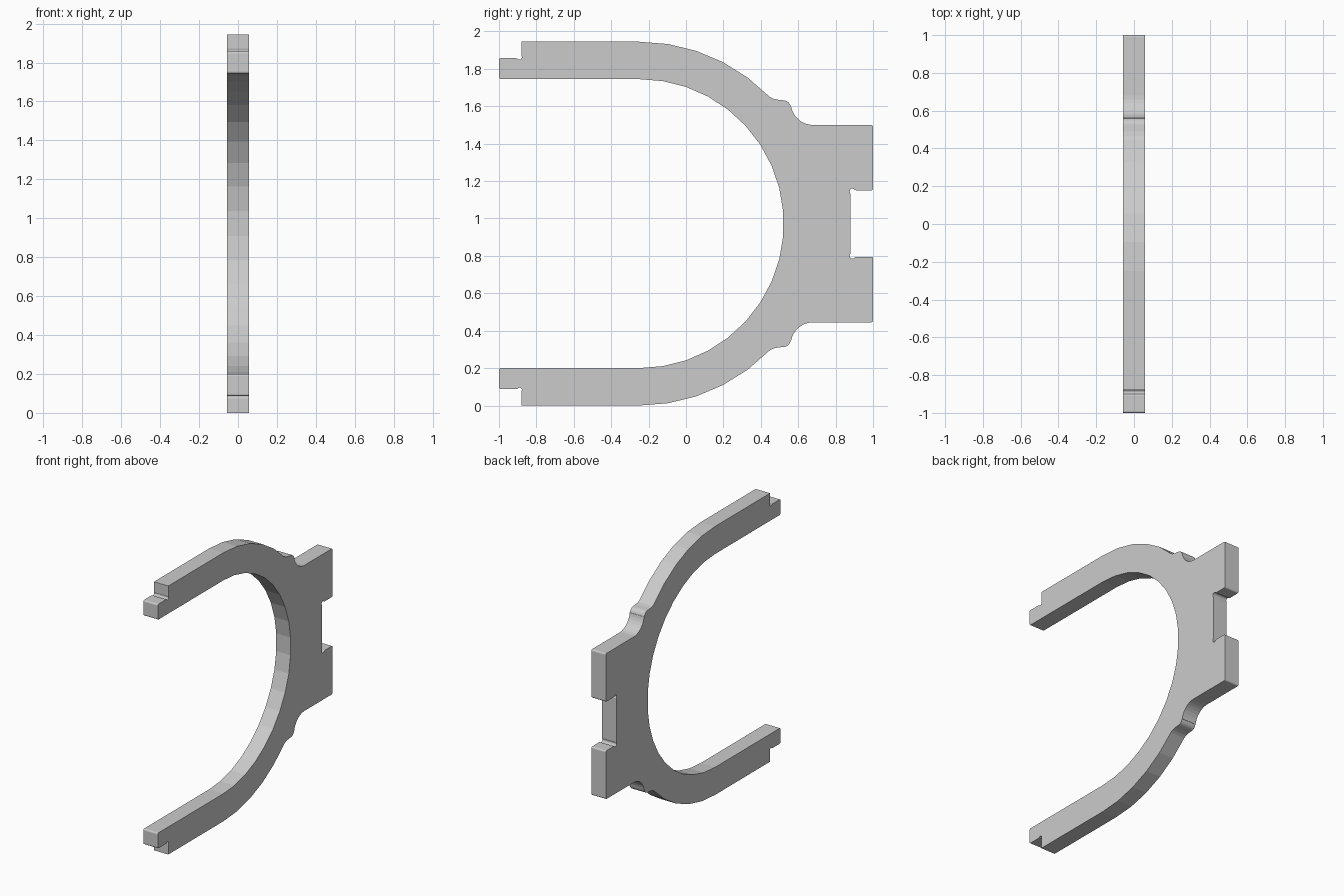
import bpy, bmesh
from math import radians, cos, sin

if "Cube" in bpy.data.objects:
    bpy.data.objects.remove(bpy.data.objects["Cube"])

MID = 0.9725      # height of the mirror line
HALF = 0.0575     # half thickness
CY = -0.25        # centre of the large arcs


def arc(cy, cz, r, a0, a1, n):
    """Points on an arc in the YZ plane, angles in degrees."""
    steps = [radians(a0 + (a1 - a0) * i / n) for i in range(n + 1)]
    return [(cy + r * cos(a), cz + r * sin(a)) for a in steps]


# Upper half of the outline, from the rear slot round to the inner bow
upper = [(0.88, 1.13)]
# Slot relief and square rear lug
upper += arc(0.89, 1.145, 0.015, 200, 30, 6)
upper += [(0.912, 1.15)]
upper += arc(0.99, 1.16, 0.01, -90, 0, 3)
upper += arc(0.99, 1.49, 0.01, 0, 90, 3)
# Fillet and bump leading into the bow
upper += arc(0.68, 1.62, 0.12, 270, 190, 8)
upper += arc(0.52, 1.592, 0.04, 10, 90, 6)
upper += [(0.49, 1.635), (0.465, 1.641)]
# Outer bow and arm
upper += arc(CY, MID, 0.9725, 44.3, 90, 5)
upper += [(-0.88, 1.945), (-0.88, 1.872)]
# Arm tip with relief and stepped tongue
upper += arc(-0.89, 1.862, 0.013, 0, -150, 6)
upper += [(-0.91, 1.857)]
upper += arc(-0.99, 1.847, 0.01, 90, 180, 3)
upper += arc(-0.99, 1.755, 0.01, 180, 270, 3)
# Inner bow, 19 facets across the full half circle
step = 180 / 19
upper += arc(CY, MID, 0.7725, 90, step / 2, 9)

outline = upper + [(y, 2 * MID - z) for y, z in reversed(upper)]

# Extrude the mirrored outline into a flat plate
bm = bmesh.new()
face = bm.faces.new([bm.verts.new((-HALF, y, z)) for y, z in outline])
result = bmesh.ops.extrude_face_region(bm, geom=[face])
moved = [v for v in result["geom"] if isinstance(v, bmesh.types.BMVert)]
bmesh.ops.translate(bm, verts=moved, vec=(2 * HALF, 0, 0))
bmesh.ops.recalc_face_normals(bm, faces=bm.faces)

mesh = bpy.data.meshes.new("fork_plate")
bm.to_mesh(mesh)
bm.free()
plate = bpy.data.objects.new("fork_plate", mesh)
bpy.context.collection.objects.link(plate)
